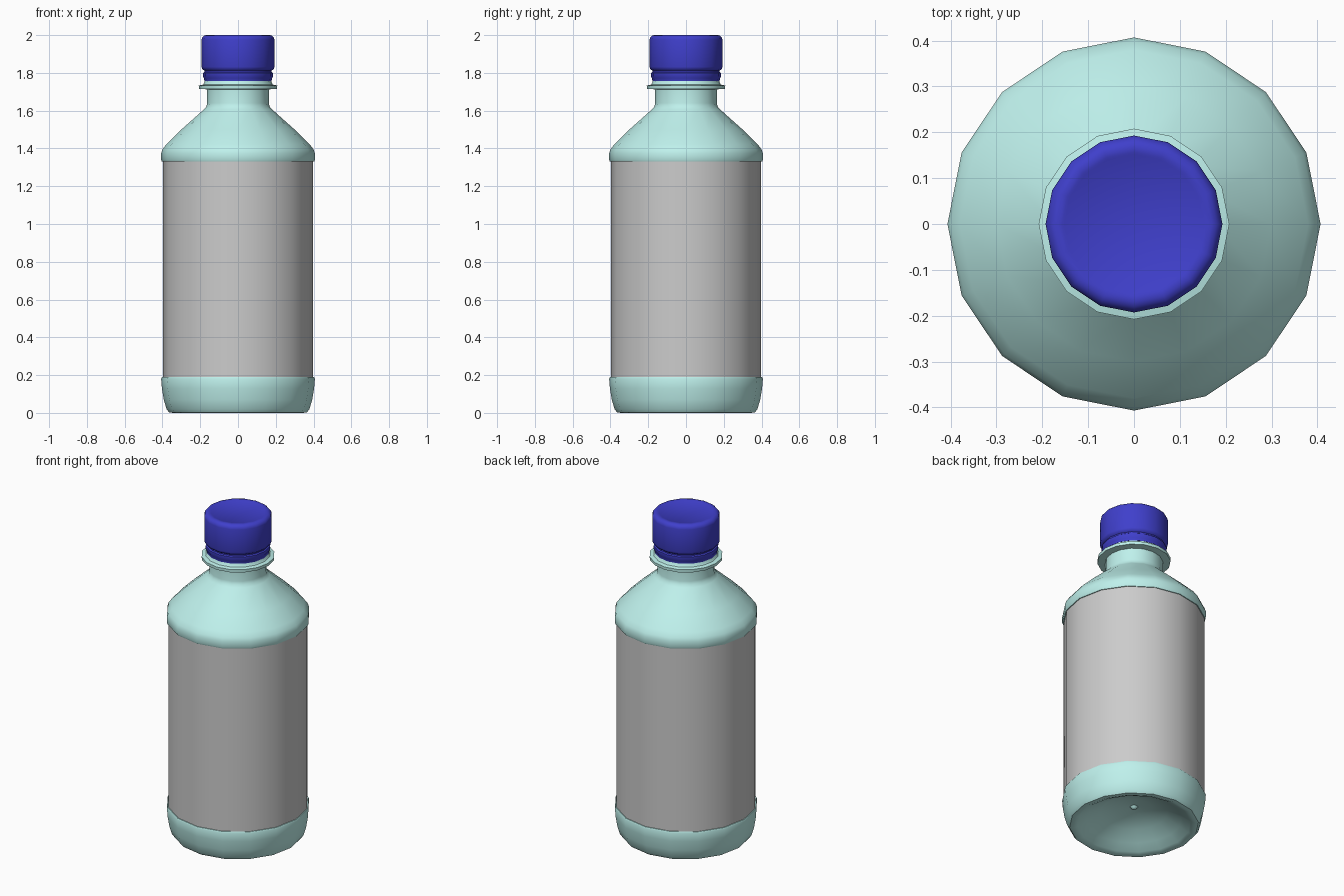
import bpy, bmesh, math

SIDES = 16


def material(name, color):
    m = bpy.data.materials.new(name)
    m.diffuse_color = color
    return m


def lathe(name, profile, mat=None):
    """Spin an (r, z) profile around z into a 16-sided smooth-shaded part."""
    bm = bmesh.new()
    vs = [bm.verts.new((r, 0, z)) for r, z in profile]
    es = [bm.edges.new(p) for p in zip(vs, vs[1:])]
    bmesh.ops.spin(bm, geom=vs + es, cent=(0, 0, 0), axis=(0, 0, 1),
                   angle=math.tau, steps=SIDES, use_merge=True)
    bmesh.ops.remove_doubles(bm, verts=bm.verts, dist=0.0005)
    bmesh.ops.recalc_face_normals(bm, faces=bm.faces)
    me = bpy.data.meshes.new(name)
    bm.to_mesh(me)
    bm.free()
    ob = bpy.data.objects.new(name, me)
    bpy.context.collection.objects.link(ob)
    if mat:
        me.materials.append(mat)
    bpy.ops.object.select_all(action='DESELECT')
    ob.select_set(True)
    bpy.context.view_layer.objects.active = ob
    bpy.ops.object.shade_smooth_by_angle(angle=math.radians(40))
    return ob


teal = material("teal_plastic", (0.52, 0.88, 0.84, 1))
blue = material("blue_plastic", (0.05, 0.05, 0.6, 1))

# Bottle: domed underside with centre nub, recessed label zone, shoulder, neck
lathe("bottle", [
    (0, 0.105), (0.012, 0.108), (0.022, 0.12), (0.10, 0.112), (0.19, 0.085),
    (0.27, 0.04), (0.32, 0.01), (0.345, 0.0), (0.365, 0.003), (0.378, 0.02),
    (0.393, 0.07), (0.403, 0.13), (0.407, 0.18), (0.403, 0.19), (0.393, 0.19),
    (0.393, 1.33), (0.403, 1.33), (0.407, 1.34), (0.407, 1.375),
    (0.400, 1.395), (0.380, 1.422), (0.30, 1.50), (0.18, 1.607),
    (0.167, 1.622), (0.163, 1.64), (0.163, 1.713), (0.207, 1.715),
    (0.208, 1.733), (0.185, 1.738), (0.180, 1.745), (0.176, 1.757),
    (0.155, 1.76), (0.155, 1.96), (0.135, 1.96), (0.135, 1.72)], teal)

# Label: sleeve around the body
lathe("label", [(0.398, 0.19), (0.398, 1.33)])

# Cap: tamper band, groove, grip wall and rounded top
lathe("cap", [
    (0.160, 1.975), (0.160, 1.758), (0.178, 1.756), (0.180, 1.772),
    (0.185, 1.780), (0.185, 1.800), (0.178, 1.805), (0.178, 1.812),
    (0.189, 1.820), (0.193, 1.832), (0.193, 1.975), (0.190, 1.987),
    (0.180, 1.997), (0.170, 2.0), (0.157, 2.0), (0.152, 1.997), (0, 1.997)], blue)
